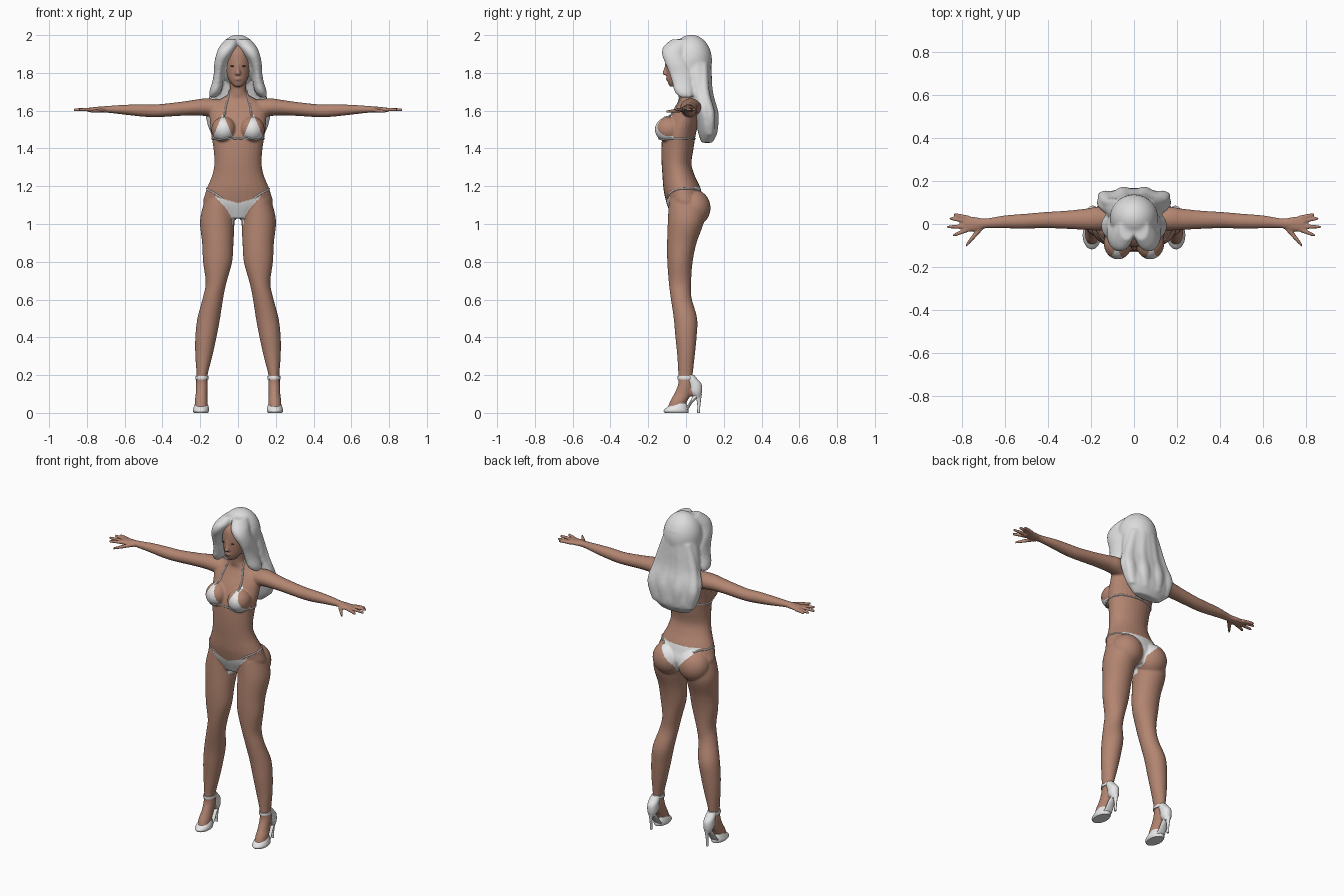
import bpy, bmesh, math
from mathutils import Vector
from mathutils.bvhtree import BVHTree

if "Cube" in bpy.data.objects:
    bpy.data.objects.remove(bpy.data.objects["Cube"])


def material(name, rgb):
    mat = bpy.data.materials.new(name)
    mat.use_nodes = True
    mat.diffuse_color = (*rgb, 1)
    mat.node_tree.nodes["Principled BSDF"].inputs["Base Color"].default_value = (*rgb, 1)
    return mat


SKIN = material("warm skin", (.45, .235, .165))
WHITE = material("white fabric", (.8, .8, .8))
SILVER = material("silver hair", (.72, .72, .72))
DARK = material("dark lashes", (.1, .05, .04))


def spline(rows, steps=5):
    """Catmull-Rom interpolation of rows of numbers."""
    rows = [Vector(r) for r in rows]
    out = []
    for i in range(len(rows) - 1):
        a, b = rows[max(i - 1, 0)], rows[i]
        c, d = rows[i + 1], rows[min(i + 2, len(rows) - 1)]
        for k in range(steps):
            t = k / steps
            out.append(b + (c - a) * (t / 2)
                       + (a * 2 - b * 5 + c * 4 - d) * (t * t / 2)
                       + (b * 3 - a - c * 3 + d) * (t ** 3 / 2))
    return out + [rows[-1]]


def loft(bm, rows, axis="z", side=1, segs=28):
    """Skin ellipses; each row is centre x, y, z and two half sizes."""
    rings = []
    for x, y, z, a, b in spline(rows):
        ring = []
        for k in range(segs):
            u = a * math.cos(math.tau * k / segs)
            v = b * math.sin(math.tau * k / segs)
            offset = {"z": (u, v, 0), "x": (0, u, v), "y": (u, 0, v)}[axis]
            p = Vector((x, y, z)) + Vector(offset)
            p.x *= side
            ring.append(bm.verts.new(p))
        rings.append(ring)
    for low, high in zip(rings, rings[1:]):
        for k in range(segs):
            n = (k + 1) % segs
            bm.faces.new((low[k], low[n], high[n], high[k]))
    bm.faces.new(rings[0])
    bm.faces.new(rings[-1])


def ball(bm, centre, radii, side=1):
    made = bmesh.ops.create_uvsphere(bm, u_segments=28, v_segments=18, radius=1)["verts"]
    for v in made:
        v.co = Vector(c + r * q for c, r, q in zip(centre, radii, v.co))
        v.co.x *= side


def finish(bm, name, *mats, voxel=0, smooth=4):
    bmesh.ops.recalc_face_normals(bm, faces=bm.faces)
    mesh = bpy.data.meshes.new(name)
    bm.to_mesh(mesh)
    bm.free()
    obj = bpy.data.objects.new(name, mesh)
    bpy.context.collection.objects.link(obj)
    if voxel:
        # Fuse the overlapping volumes into one smooth skin
        fuse = obj.modifiers.new("fuse", "REMESH")
        fuse.mode, fuse.voxel_size = "VOXEL", voxel
        relax = obj.modifiers.new("relax", "SMOOTH")
        relax.factor, relax.iterations = .5, smooth
        graph = bpy.context.evaluated_depsgraph_get()
        fused = bpy.data.meshes.new_from_object(obj.evaluated_get(graph))
        obj.modifiers.clear()
        obj.data = fused
        bpy.data.meshes.remove(mesh)
        fused.name = name
    obj.data.materials.clear()
    for mat in mats:
        obj.data.materials.append(mat)
    obj.data.shade_smooth()
    if not voxel:
        obj.data.set_sharp_from_angle(angle=math.radians(50))
    return obj


# Torso, neck and head
bm = bmesh.new()
loft(bm, [(0, 0, 1.03, .1, .07), (0, 0, 1.1, .18, .1), (0, -.015, 1.16, .174, .1),
          (0, -.024, 1.2, .16, .097), (0, -.04, 1.26, .136, .085), (0, -.05, 1.32, .125, .079),
          (0, -.045, 1.4, .13, .085), (0, -.035, 1.48, .143, .088), (0, -.01, 1.56, .15, .083),
          (0, .01, 1.62, .15, .068), (0, .015, 1.66, .095, .054), (0, .005, 1.69, .05, .047),
          (0, -.005, 1.74, .043, .043), (0, -.01, 1.8, .043, .043)])
loft(bm, [(0, -.068, 1.727, .018, .018), (0, -.058, 1.742, .034, .036), (0, -.045, 1.77, .052, .055),
          (0, -.02, 1.82, .067, .086), (0, -.005, 1.87, .073, .102), (0, 0, 1.92, .07, .096),
          (0, .01, 1.96, .045, .06)])
loft(bm, [(0, -.1, 1.788, .013, .014), (0, -.108, 1.797, .014, .018),
          (0, -.103, 1.82, .009, .014), (0, -.1, 1.85, .008, .012)])
ball(bm, (0, -.094, 1.768), (.02, .013, .011))

FINGERS = [(.03, .045, .838), (.01, .026, .858), (-.01, -.014, .87), (-.027, -.054, .842)]
for side in (1, -1):
    # Bust and seat
    ball(bm, (.075, -.09, 1.5), (.066, .075, .068), side)
    ball(bm, (.087, .04, 1.085), (.095, .09, .098), side)
    # Leg down to the foot
    loft(bm, [(.1, 0, 1.13, .075, .09), (.11, 0, 1.02, .091, .096), (.107, -.022, .9, .083, .078),
              (.108, -.032, .8, .077, .067), (.116, -.032, .69, .055, .059), (.132, -.026, .61, .054, .055),
              (.155, -.003, .5, .06, .062), (.17, 0, .4, .056, .056), (.181, 0, .3, .045, .046),
              (.19, -.003, .2, .029, .038), (.192, -.004, .15, .031, .038), (.193, -.018, .1, .031, .045),
              (.195, -.04, .06, .034, .045), (.195, -.055, .02, .034, .045)], "z", side)
    ball(bm, (.192, .04, .125), (.025, .032, .04), side)
    # Arm and palm
    loft(bm, [(.1, .02, 1.61, .05, .05), (.17, .025, 1.618, .055, .047), (.22, .022, 1.617, .05, .042),
              (.3, .02, 1.61, .043, .037), (.42, .018, 1.6, .037, .034), (.5, .013, 1.601, .035, .033),
              (.6, .01, 1.605, .03, .026), (.69, .003, 1.607, .023, .018), (.74, 0, 1.606, .033, .015),
              (.79, 0, 1.604, .038, .012)], "x", side)
    # Fingers and thumb
    for y, tip_y, tip_x in FINGERS:
        loft(bm, [(.77, y, 1.604, .01, .01), (.81, (y + tip_y) / 2, 1.606, .01, .01),
                  (tip_x, tip_y, 1.604, .007, .008)], "x", side, 12)
    loft(bm, [(.7, -.008, 1.604, .015, .012), (.74, -.05, 1.6, .017, .011),
              (.782, -.1, 1.595, .009, .008)], "x", side, 12)
body = finish(bm, "body", SKIN, WHITE, voxel=.0055)


# Swimwear panels, picked on the body by position
def is_cup(p, n):
    width = .057 * (1.585 - p.z) / .135
    return p.y < -.06 and n.y < .4 and p.z > 1.45 and abs(abs(p.x) - .08) < width


def is_brief(p, n):
    x = abs(p.x)
    if p.z < 1 or p.z > 1.2:
        return False
    if p.y < .01:
        rise = max(p.z - 1.02, 0) / .1
        return p.z < 1.11 + x * .3 and x < .032 + .065 * rise ** 1.5
    return p.z < 1.195 and x < .014 + .11 * max(p.z - 1.07, 0) / .12


for face in body.data.polygons:
    if is_cup(face.center, face.normal) or is_brief(face.center, face.normal):
        face.material_index = 1

# Cords laid along the skin
skin_tree = BVHTree.FromPolygons([v.co for v in body.data.vertices],
                                 [f.vertices for f in body.data.polygons])


def cord(name, path, side, radius=.0045):
    bm = bmesh.new()
    rings = []
    pts = [skin_tree.find_nearest(Vector((p.x * side, p.y, p.z)))[0] for p in spline(path, 8)]
    for i, p in enumerate(pts):
        along = (pts[min(i + 1, len(pts) - 1)] - pts[max(i - 1, 0)]).normalized()
        out = skin_tree.find_nearest(p)[1]
        across = along.cross(out).normalized()
        angles = [math.tau * k / 8 for k in range(8)]
        rings.append([bm.verts.new(p + (across * math.cos(a) + out * math.sin(a)) * radius)
                      for a in angles])
    for low, high in zip(rings, rings[1:]):
        for k in range(8):
            n = (k + 1) % 8
            bm.faces.new((low[k], low[n], high[n], high[k]))
    finish(bm, name, WHITE)


for side, label in ((1, "left"), (-1, "right")):
    cord(label + "_hip_cord", [(.085, -.1, 1.137), (.13, -.085, 1.165), (.165, -.03, 1.187),
                               (.16, .03, 1.192), (.1, .08, 1.19)], side)
    cord(label + "_chest_cord", [(0, -.12, 1.453), (.05, -.15, 1.452), (.11, -.11, 1.452),
                                 (.145, -.03, 1.45), (.1, .04, 1.45), (0, .06, 1.45)], side)
    cord(label + "_neck_cord", [(.08, -.12, 1.57), (.07, -.07, 1.62), (.055, -.03, 1.67),
                                (.043, .01, 1.71), (0, .05, 1.715)], side)

    # Lash line
    bm = bmesh.new()
    x, z = .029, 1.836
    y = skin_tree.ray_cast(Vector((x * side, -1, z)), Vector((0, 1, 0)))[0].y
    ball(bm, (x, y, z), (.013, .004, .004), side)
    finish(bm, label + "_lashes", DARK)

    # Shoe: toe box, arch, heel cup, ankle strap and stiletto
    bm = bmesh.new()
    loft(bm, [(.196, -.05, 0, .037, .062), (.196, -.052, .012, .043, .066),
              (.195, -.045, .03, .04, .056), (.195, -.032, .05, .033, .036)], "z", side)
    finish(bm, label + "_toe_box", WHITE)
    bm = bmesh.new()
    loft(bm, [(.195, -.03, .008, .034, .008), (.194, .005, .024, .027, .012),
              (.193, .035, .07, .023, .016), (.192, .065, .1, .018, .016)], "y", side)
    finish(bm, label + "_arch", WHITE)
    bm = bmesh.new()
    loft(bm, [(.192, .06, .08, .015, .016), (.192, .052, .11, .028, .032),
              (.192, .047, .15, .03, .036), (.192, .03, .18, .029, .03),
              (.192, .022, .2, .022, .022)], "z", side)
    finish(bm, label + "_heel_cup", WHITE)
    bm = bmesh.new()
    loft(bm, [(.191, -.002, .178, .034, .043), (.191, -.002, .186, .035, .044),
              (.191, -.002, .194, .034, .043)], "z", side)
    finish(bm, label + "_ankle_strap", WHITE)
    bm = bmesh.new()
    loft(bm, [(.192, .066, 0, .007, .007), (.192, .068, .05, .007, .009),
              (.192, .066, .1, .015, .018)], "z", side, 16)
    finish(bm, label + "_stiletto", WHITE)

# Hair: cap, long back mass and two parted front locks
bm = bmesh.new()
ball(bm, (0, .028, 1.865), (.113, .11, .137))
loft(bm, [(0, .05, 1.92, .09, .08), (0, .058, 1.8, .12, .078), (0, .075, 1.7, .142, .067),
          (0, .095, 1.62, .172, .065), (0, .108, 1.55, .168, .058), (0, .115, 1.48, .142, .05),
          (0, .11, 1.43, .09, .028)])
for side in (1, -1):
    loft(bm, [(.032, -.02, 1.978, .034, .055), (.052, -.055, 1.94, .046, .064),
              (.072, -.066, 1.9, .043, .062), (.093, -.05, 1.85, .033, .06),
              (.102, -.03, 1.8, .026, .06), (.108, -.02, 1.75, .029, .054),
              (.121, -.01, 1.7, .031, .05), (.135, 0, 1.67, .016, .03)], "z", side)
    # Soft strands that break up the back
    for x, y in ((.04, .128), (.11, .11)):
        loft(bm, [(x * .6, y - .02, 1.85, .03, .025), (x, y - .01, 1.7, .035, .025),
                  (x * 1.2, y + .02, 1.58, .038, .025), (x, y + .015, 1.47, .03, .022)], "z", side)
finish(bm, "hair", SILVER, voxel=.008, smooth=5)
